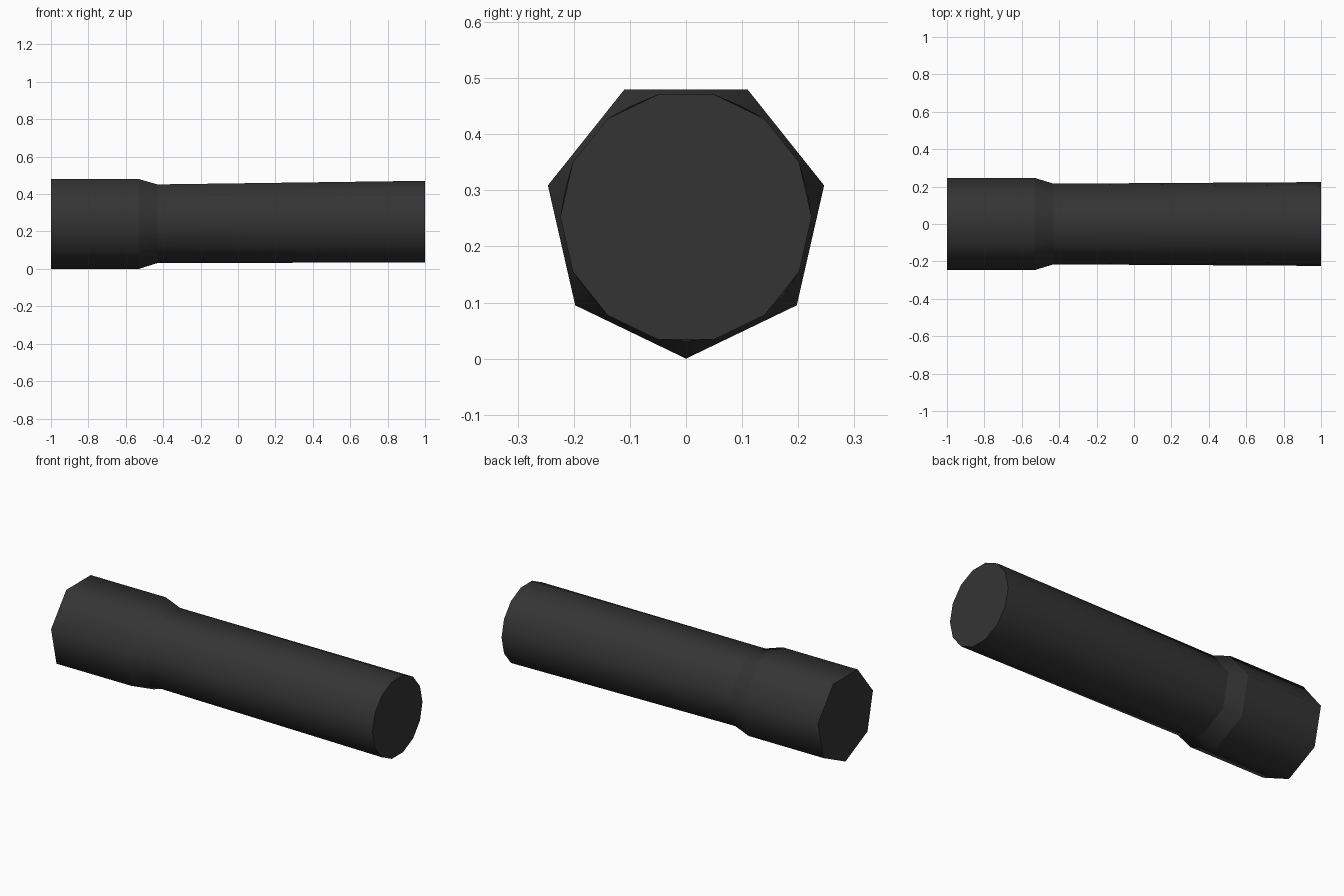
import bpy, bmesh, math

if "Cube" in bpy.data.objects:
    bpy.data.objects.remove(bpy.data.objects["Cube"])

CZ = 0.2525  # height of the long axis

mat = bpy.data.materials.new("charcoal")
mat.diffuse_color = (0.034, 0.034, 0.034, 1)
mat.use_nodes = True
mat.node_tree.nodes["Principled BSDF"].inputs["Base Color"].default_value = mat.diffuse_color

bm = bmesh.new()

def ring(x, r, n, start):
    return [bm.verts.new((x, r * math.cos(start + math.tau * i / n),
                          CZ + r * math.sin(start + math.tau * i / n))) for i in range(n)]

# Seven-sided head and neck, one corner pointing down
down = -math.pi / 2
head = ring(-1.0, CZ, 7, down)
shoulder = ring(-0.53, CZ, 7, down)
neck = ring(-0.43, 0.221, 7, down)
# Fourteen-sided far end, flat side down
end = ring(1.0, 0.224, 14, down - math.pi / 14)

sides = []
for a, b in ((head, shoulder), (shoulder, neck)):
    for i in range(7):
        j = (i + 1) % 7
        sides.append(bm.faces.new((a[i], a[j], b[j], b[i])))
# Barrel: each neck corner fans out to one far edge
for i in range(7):
    j = (i + 1) % 7
    e0, e1, e2 = end[2 * i], end[2 * i + 1], end[(2 * i + 2) % 14]
    sides.append(bm.faces.new((neck[i], e1, e0)))
    sides.append(bm.faces.new((neck[i], neck[j], e2, e1)))
for f in sides:
    f.smooth = True

# End caps
bm.faces.new(head)
bm.faces.new(end)
bmesh.ops.recalc_face_normals(bm, faces=bm.faces[:])

# Crisp edges around every ring
for e in bm.edges:
    if abs(e.verts[0].co.x - e.verts[1].co.x) < 1e-5:
        e.smooth = False

me = bpy.data.meshes.new("barrel")
bm.to_mesh(me)
bm.free()
me.materials.append(mat)
obj = bpy.data.objects.new("barrel", me)
bpy.context.collection.objects.link(obj)
